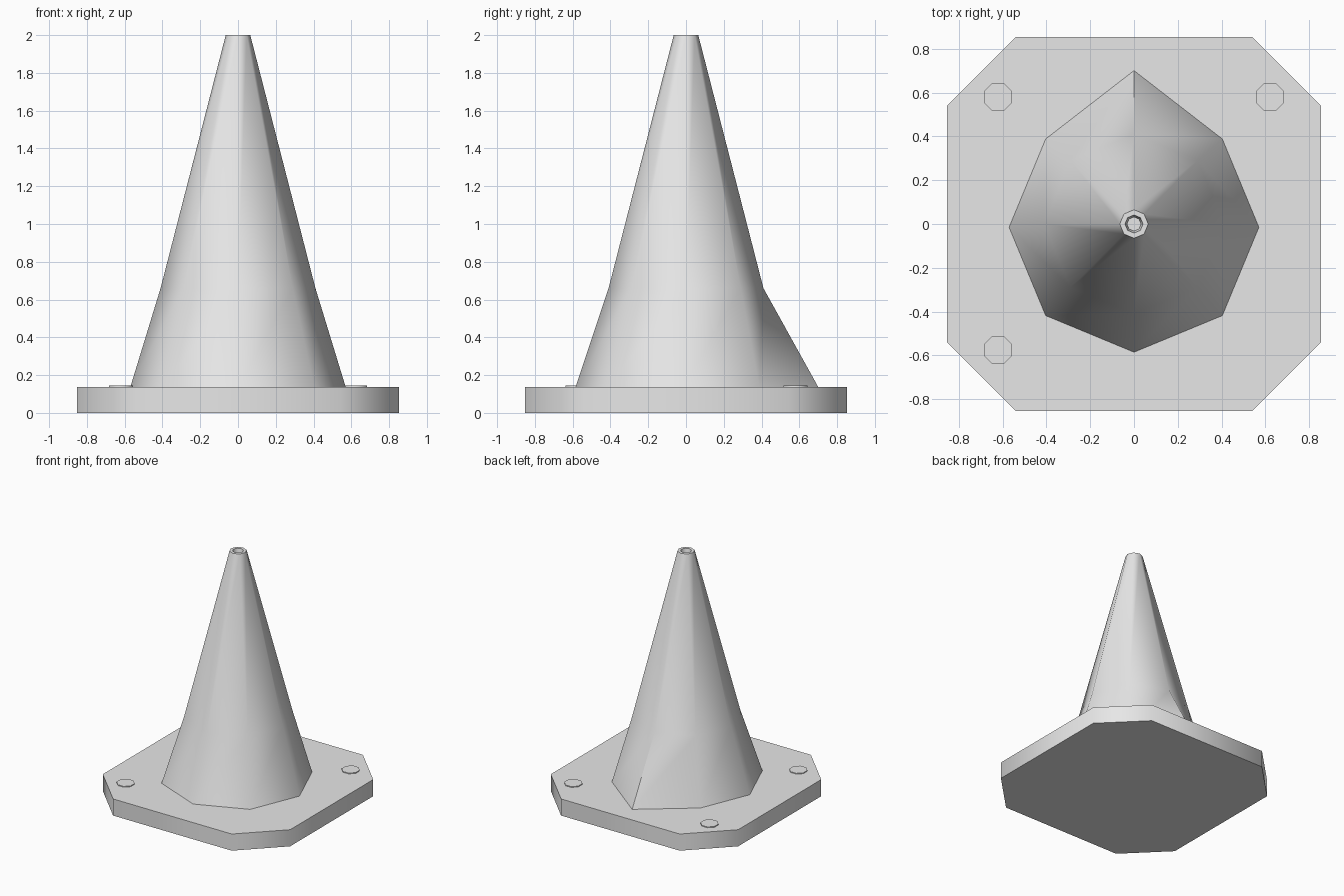
import bpy, bmesh
from math import cos, sin, pi, radians

cube = bpy.data.objects.get("Cube")
if cube:
    bpy.data.objects.remove(cube, do_unlink=True)

grey = bpy.data.materials.new("light grey")
grey.use_nodes = True
grey.diffuse_color = (0.8, 0.8, 0.8, 1)
grey.node_tree.nodes["Principled BSDF"].inputs["Base Color"].default_value = grey.diffuse_color

BASE_TOP = 0.137


def octagon(radius, z, cx=0, cy=0, turn=0.0):
    return [(cx + radius * cos(turn + i * pi / 4),
             cy + radius * sin(turn + i * pi / 4), z) for i in range(8)]


def loft(name, rings, cap_start=True, cap_end=True):
    """Skin a stack of rings, each with the same number of points."""
    bm = bmesh.new()
    loops = [[bm.verts.new(p) for p in ring] for ring in rings]
    n = len(loops[0])
    for low, high in zip(loops, loops[1:]):
        for i in range(n):
            j = (i + 1) % n
            bm.faces.new((low[i], low[j], high[j], high[i]))
    if cap_start:
        bm.faces.new(loops[0][::-1])
    if cap_end:
        bm.faces.new(loops[-1])
    mesh = bpy.data.meshes.new(name)
    bm.to_mesh(mesh)
    bm.free()
    mesh.materials.append(grey)
    mesh.shade_smooth()
    mesh.set_sharp_from_angle(angle=radians(50))
    obj = bpy.data.objects.new(name, mesh)
    bpy.context.collection.objects.link(obj)
    return obj


# Square base plate with cut corners
H, C = 0.853, 0.54
outline = [(H, -C), (H, C), (C, H), (-C, H), (-H, C), (-H, -C), (-C, -H), (C, -H)]
loft("base_plate", [[(x, y, z) for x, y in outline] for z in (0, BASE_TOP)])

# Cone with its back corner pulled out, and a small hole in the tip
foot = octagon(0.57, BASE_TOP, cy=-0.015)
foot[2] = (0, 0.70, BASE_TOP)
loft("cone", [foot,
              octagon(0.41, 0.66),
              octagon(0.065, 2.0),
              octagon(0.041, 2.0),
              octagon(0.032, 1.95)], cap_start=False)

# Flat studs on three of the corners
for name, x, y in (("back_left_stud", 0.62, 0.58),
                   ("back_right_stud", -0.62, 0.58),
                   ("front_right_stud", -0.62, -0.575)):
    loft(name, [octagon(0.069, z, x, y, pi / 8) for z in (BASE_TOP - 0.02, BASE_TOP + 0.007)])
